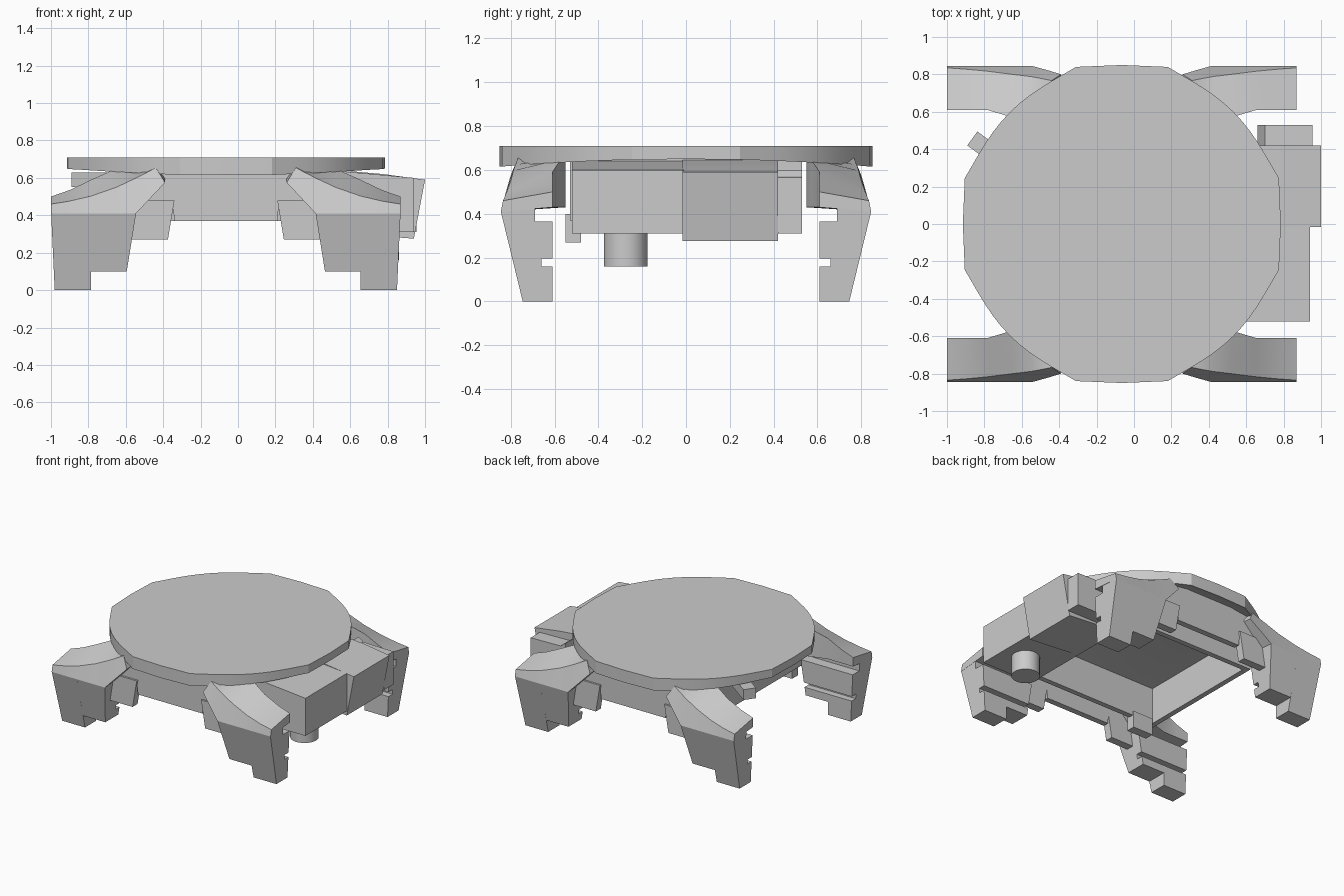
import bpy, bmesh, math
from mathutils import Matrix

if "Cube" in bpy.data.objects:
    bpy.data.objects.remove(bpy.data.objects["Cube"])

CX = -0.065  # centre of the symmetric body


def finish(name, bm, mirror="", smooth=False):
    bmesh.ops.recalc_face_normals(bm, faces=bm.faces)
    me = bpy.data.meshes.new(name)
    bm.to_mesh(me)
    bm.free()
    ob = bpy.data.objects.new(name, me)
    bpy.context.collection.objects.link(ob)
    if mirror:
        # local origin sits on the symmetry centre
        me.transform(Matrix.Translation((-CX, 0, 0)))
        ob.location.x = CX
        m = ob.modifiers.new("mirror", 'MIRROR')
        m.use_axis = ('x' in mirror, 'y' in mirror, False)
        m.use_mirror_merge = False
    if smooth:
        bpy.ops.object.select_all(action='DESELECT')
        bpy.context.view_layer.objects.active = ob
        ob.select_set(True)
        bpy.ops.object.shade_smooth_by_angle(angle=math.radians(20))
    return ob


def loft(bm, rings):
    vs = [[bm.verts.new(p) for p in r] for r in rings]
    n = len(vs[0])
    for a, b in zip(vs, vs[1:]):
        for i in range(n):
            j = (i + 1) % n
            bm.faces.new((a[i], a[j], b[j], b[i]))
    bm.faces.new(vs[0])
    bm.faces.new(vs[-1][::-1])


def xz_prism(name, pts, y0, y1, mirror=""):
    bm = bmesh.new()
    loft(bm, [[(x, y, z) for x, z in pts] for y in (y0, y1)])
    return finish(name, bm, mirror)


def box(name, x0, x1, y0, y1, z0, z1, mirror=""):
    return xz_prism(name, [(x0, z0), (x1, z0), (x1, z1), (x0, z1)], y0, y1, mirror)


# Top disc: round with flattened sides, rim deeper at front and back
quarter = [(0.85, 0)]
for i in range(13):
    a = math.radians(16.3 + (90 - 32.6) * i / 12)
    r = 0.846 + 0.029 * ((i - 6) / 6) ** 4
    quarter.append((r * math.cos(a), r * math.sin(a)))
outline = []
for c, s in ((1, 0), (0, 1), (-1, 0), (0, -1)):
    outline += [(x * c - y * s, x * s + y * c) for x, y in quarter]
bm = bmesh.new()
loft(bm, [[(CX + x * 0.8, y * 0.88, 0.65) for x, y in outline],
          [(CX + x, y, 0.65 - 0.035 * (y / 0.85) ** 2) for x, y in outline],
          [(CX + x, y, 0.71) for x, y in outline]])
finish("top_disc", bm, smooth=True)

# Leg arms: curved wing sections, each (x, inner y, inner z, ridge x, ridge y, ridge z, outer y, outer z, bottom z)
sections = [
    (-1.00, .61, .50, -1.0, .835, .46, .845, .41, .43),
    (-0.90, .61, .535, -.90, .828, .476, .845, .41, .43),
    (-0.785, .61, .59, -.785, .817, .503, .845, .41, .43),
    (-0.65, .57, .65, -.65, .80, .55, .845, .41, .43),
    (-0.545, .55, .655, -.55, .788, .597, .845, .41, .43),
    (-0.465, .55, .655, -.495, .778, .625, .823, .495, .51),
    (-0.39, .55, .655, -.44, .767, .655, .80, .575, .59),
]
bm = bmesh.new()
loft(bm, [[(x, yi, zb), (x, yi, zi), (xr, yr, zr), (x, yo, zo)]
          for x, yi, zi, xr, yr, zr, yo, zo, zb in sections])
finish("leg_arms", bm, "xy", smooth=True)

# Legs: grooved inner face, leaning outer face, stepped foot
upper = [(.61, .16), (.66, .16), (.66, .195), (.61, .195), (.61, .365),
         (.69, .365), (.69, .432), (.835, .432), (.845, .41)]
foot = upper + [(.745, 0), (.61, 0)]
shin = upper + [(.769, .1), (.61, .1)]


def x_out(z):
    return -0.98 - 0.019 * min(z / .41, 1)


def x_in(z):
    return -0.595 + 0.05 * (z - .1) / .31


bm = bmesh.new()
loft(bm, [[(x_out(z), y, z) for y, z in foot], [(-0.785, y, z) for y, z in foot]])
finish("leg_feet", bm, "xy")
bm = bmesh.new()
loft(bm, [[(-0.785, y, z) for y, z in shin], [(x_in(z), y, z) for y, z in shin]])
finish("leg_shins", bm, "xy")

# Hollow body frame under the disc
box("inner_end_walls", -0.62, 0.49, 0.49, 0.53, 0.37, 0.65, "y")
box("side_walls", -0.62, -0.58, -0.53, 0.53, 0.37, 0.65, "x")

# Outer end aprons between the legs, with brackets hanging beside each leg
half = [(-.34, .37), (-.35, .47), (-.53, .47), (-.45, .655)]
xz_prism("end_aprons", half + [(2 * CX - x, z) for x, z in half[::-1]], .69, .735, "y")
xz_prism("leg_brackets", [(-.60, .27), (-.375, .27), (-.34, .48), (-.56, .48)], .69, .75, "xy")
box("front_tab", -.57, -.40, -.55, -.48, .27, .40)

# Side housings on the right
xz_prism("front_housing", [(.50, .31), (.94, .31), (.94, .60), (.78, .615), (.50, .64)], -.52, -.01)
xz_prism("middle_housing", [(.50, .31), (.94, .275), (1.0, .59), (.78, .62), (.50, .645)], -.015, .42)
xz_prism("rear_housing", [(.66, .31), (.955, .31), (.955, .565), (.70, .57), (.66, .60)], .42, .53)

# Round knob under the front housing
bm = bmesh.new()
bmesh.ops.create_cone(bm, cap_ends=True, segments=32, radius1=.1, radius2=.1, depth=.17,
                      matrix=Matrix.Translation((.76, -.275, .245)))
finish("knob", bm, smooth=True)

# Small slanted peg on the left
peg = box("peg", -.16, .16, -.046, .046, .55, .63)
peg.location = (-.735, .363, 0)
peg.rotation_euler.z = math.radians(-36)
